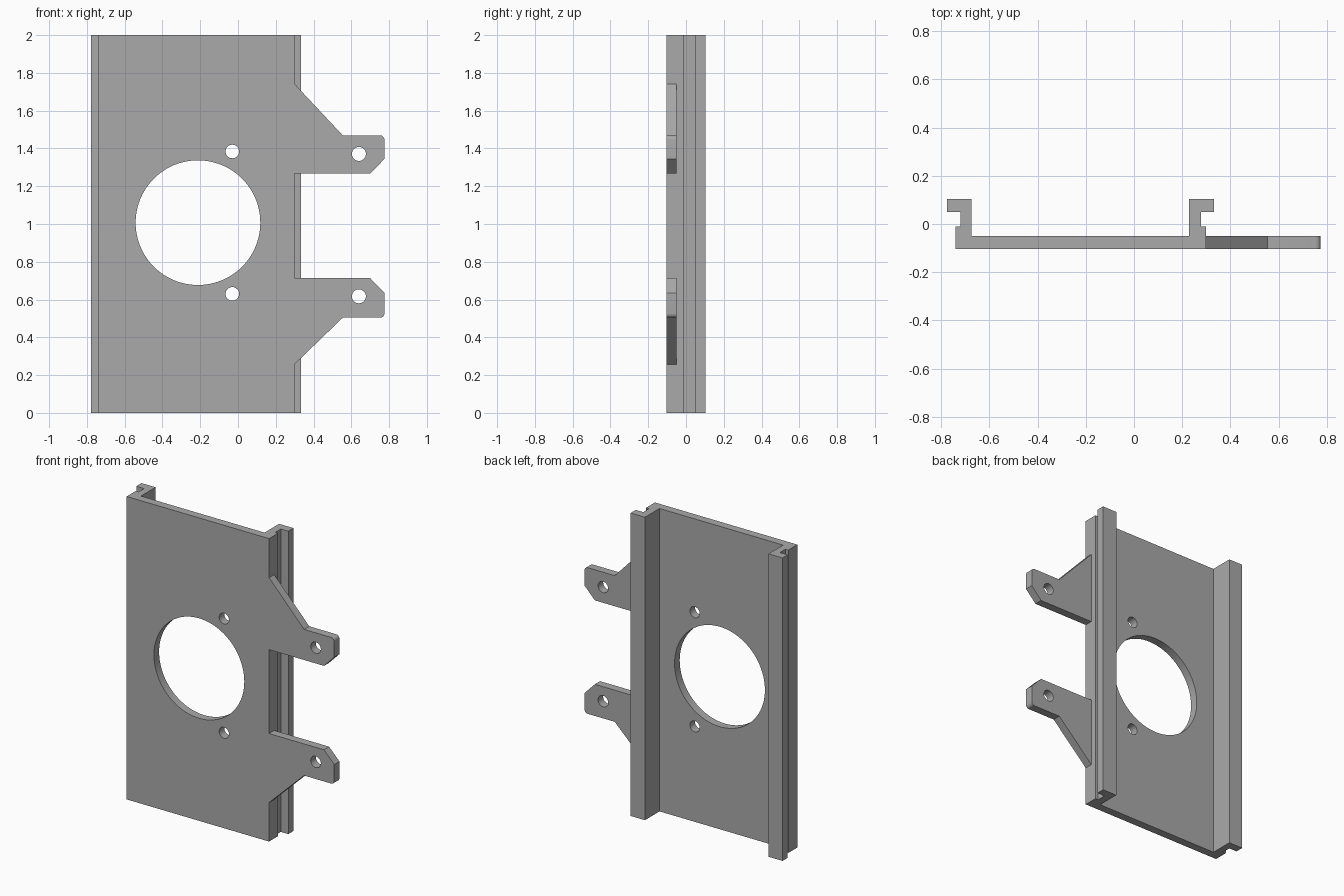
import bpy, bmesh, math
from mathutils import Vector

if "Cube" in bpy.data.objects:
    bpy.data.objects.remove(bpy.data.objects["Cube"])

grey = bpy.data.materials.new("plain grey")
grey.use_nodes = True
colour = (0.40, 0.40, 0.40, 1)
grey.diffuse_color = colour
grey.node_tree.nodes["Principled BSDF"].inputs["Base Color"].default_value = colour

FRONT, PLATE_BACK, HEIGHT = -0.103, -0.049, 2.0


def prism(name, points, direction):
    """Extrude a closed outline along a direction."""
    bm = bmesh.new()
    face = bm.faces.new([bm.verts.new(p) for p in points])
    moved = bmesh.ops.extrude_face_region(bm, geom=[face])["geom"]
    verts = [v for v in moved if isinstance(v, bmesh.types.BMVert)]
    bmesh.ops.translate(bm, verts=verts, vec=Vector(direction))
    bmesh.ops.recalc_face_normals(bm, faces=bm.faces)
    mesh = bpy.data.meshes.new(name)
    bm.to_mesh(mesh)
    bm.free()
    obj = bpy.data.objects.new(name, mesh)
    bpy.context.collection.objects.link(obj)
    mesh.materials.append(grey)
    return obj


def boolean(target, tool, operation):
    """Apply a boolean and discard the tool."""
    tool.hide_render = True
    mod = target.modifiers.new(operation, "BOOLEAN")
    mod.operation, mod.solver, mod.object = operation, "EXACT", tool
    bpy.context.view_layer.objects.active = target
    bpy.ops.object.modifier_apply(modifier=mod.name)
    bpy.data.objects.remove(tool)


# Panel with a hooked rail along each long edge
profile = [(-0.741, FRONT), (0.299, FRONT), (0.299, -0.01), (0.278, -0.01),
           (0.278, 0.049), (0.333, 0.049), (0.333, 0.103), (0.228, 0.103),
           (0.228, PLATE_BACK), (-0.675, PLATE_BACK), (-0.675, 0.103),
           (-0.777, 0.103), (-0.777, 0.049), (-0.72, 0.049),
           (-0.72, -0.01), (-0.741, -0.01)]
panel = prism("railed_panel", [(x, y, 0) for x, y in profile], (0, 0, HEIGHT))


# Mounting ears: inner edge, outer edge, and where the brace meets the panel
def ear(name, inner, outer, root):
    side = 1 if outer > inner else -1
    r = 0.022
    outline = [(0.27, inner), (0.70, inner), (0.775, inner + side * 0.077)]
    for i in range(6):
        a = math.radians(18 * i)
        outline.append((0.775 - r + r * math.cos(a),
                        outer - side * (r - r * math.sin(a))))
    outline += [(0.555, outer), (0.299, root), (0.27, root)]
    return prism(name, [(x, FRONT, z) for x, z in outline],
                 (0, PLATE_BACK - FRONT, 0))


boolean(panel, ear("upper_ear", 1.267, 1.469, 1.742), "UNION")
boolean(panel, ear("lower_ear", 0.713, 0.504, 0.257), "UNION")

# Central opening and screw holes
holes = [(-0.212, 1.007, 0.33, 96)]
holes += [(-0.03, z, 0.036, 32) for z in (0.63, 1.384)]
holes += [(0.64, z, 0.037, 32) for z in (0.617, 1.371)]
for x, z, r, n in holes:
    ring = [(x + r * math.cos(math.tau * i / n), -0.2,
             z + r * math.sin(math.tau * i / n)) for i in range(n)]
    boolean(panel, prism("hole_cutter", ring, (0, 0.4, 0)), "DIFFERENCE")

# Smooth the round walls, keep the corners sharp
bpy.ops.object.select_all(action="DESELECT")
panel.select_set(True)
bpy.context.view_layer.objects.active = panel
bpy.ops.object.shade_smooth_by_angle(angle=math.radians(30))
